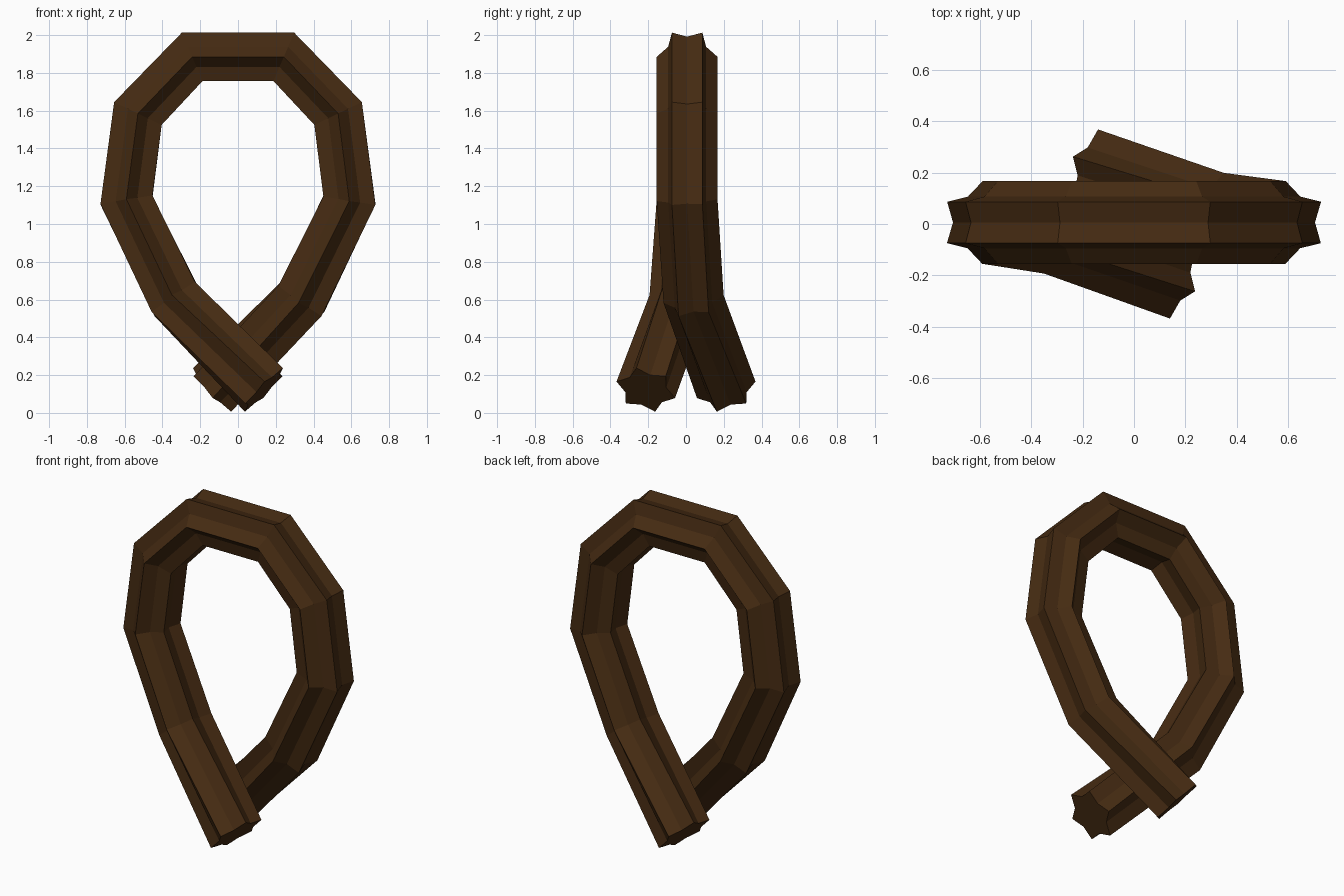
import bpy, bmesh
from math import cos, sin, pi
from mathutils import Vector

cube = bpy.data.objects.get("Cube")
if cube:
    bpy.data.objects.remove(cube, do_unlink=True)

# One flat colour
brown = bpy.data.materials.new("dark_brown")
brown.use_nodes = True
colour = (0.06, 0.024, 0.006, 1)
brown.diffuse_color = colour
bsdf = brown.node_tree.nodes["Principled BSDF"]
bsdf.inputs["Base Color"].default_value = colour
bsdf.inputs["Roughness"].default_value = 0.9

# Centre line of one half, from the crown down to the tip of the leg
half = [(0.2425, 0, 1.885), (0.53, 0, 1.585), (0.59, 0, 1.126),
        (0.335, 0.037, 0.603), (-0.137, 0.213, 0.122)]
shift = [0.006, 0.006, 0.006, 0.003, 0]
tip_tangent = Vector((-0.705, 0.18, -0.69))
tip_side = Vector((-0.02, 0.97, 0.27))
PEAK, VALLEY, SIDES = 0.161, 0.116, 12


def half_turn(v):
    """Turn a direction about z, reversed so it still follows the path."""
    return Vector((v.x, v.y, -v.z))


right = [Vector((x, y + d, z)) for (x, y, z), d in zip(half, shift)]
left = [Vector((-x, -y + d, z)) for (x, y, z), d in zip(half, shift)]
path = left[::-1] + right
last = len(path) - 1

# Sweep a six-pointed star along the looped path
bm = bmesh.new()
rings = []
for i, centre in enumerate(path):
    if i in (0, last):
        tangent, side = tip_tangent, tip_side
        if i == 0:
            tangent, side = half_turn(tangent), half_turn(side)
    else:
        tangent = (centre - path[i - 1]).normalized() + (path[i + 1] - centre).normalized()
        side = Vector((0, 1, 0))
    tangent = tangent.normalized()
    side = (side - tangent * side.dot(tangent)).normalized()
    across = tangent.cross(side)
    ring = []
    for k in range(SIDES):
        a = 2 * pi * k / SIDES
        r = VALLEY if k % 2 else PEAK
        ring.append(bm.verts.new(centre + r * (cos(a) * side + sin(a) * across)))
    rings.append(ring)

for a, b in zip(rings, rings[1:]):
    for k in range(SIDES):
        n = (k + 1) % SIDES
        bm.faces.new((a[k], a[n], b[n], b[k]))

# Flat star-shaped ends
bm.faces.new(rings[0][::-1])
bm.faces.new(rings[-1])
bmesh.ops.recalc_face_normals(bm, faces=bm.faces)

mesh = bpy.data.meshes.new("looped_strand")
bm.to_mesh(mesh)
bm.free()
mesh.materials.append(brown)
strand = bpy.data.objects.new("looped_strand", mesh)
bpy.context.collection.objects.link(strand)
